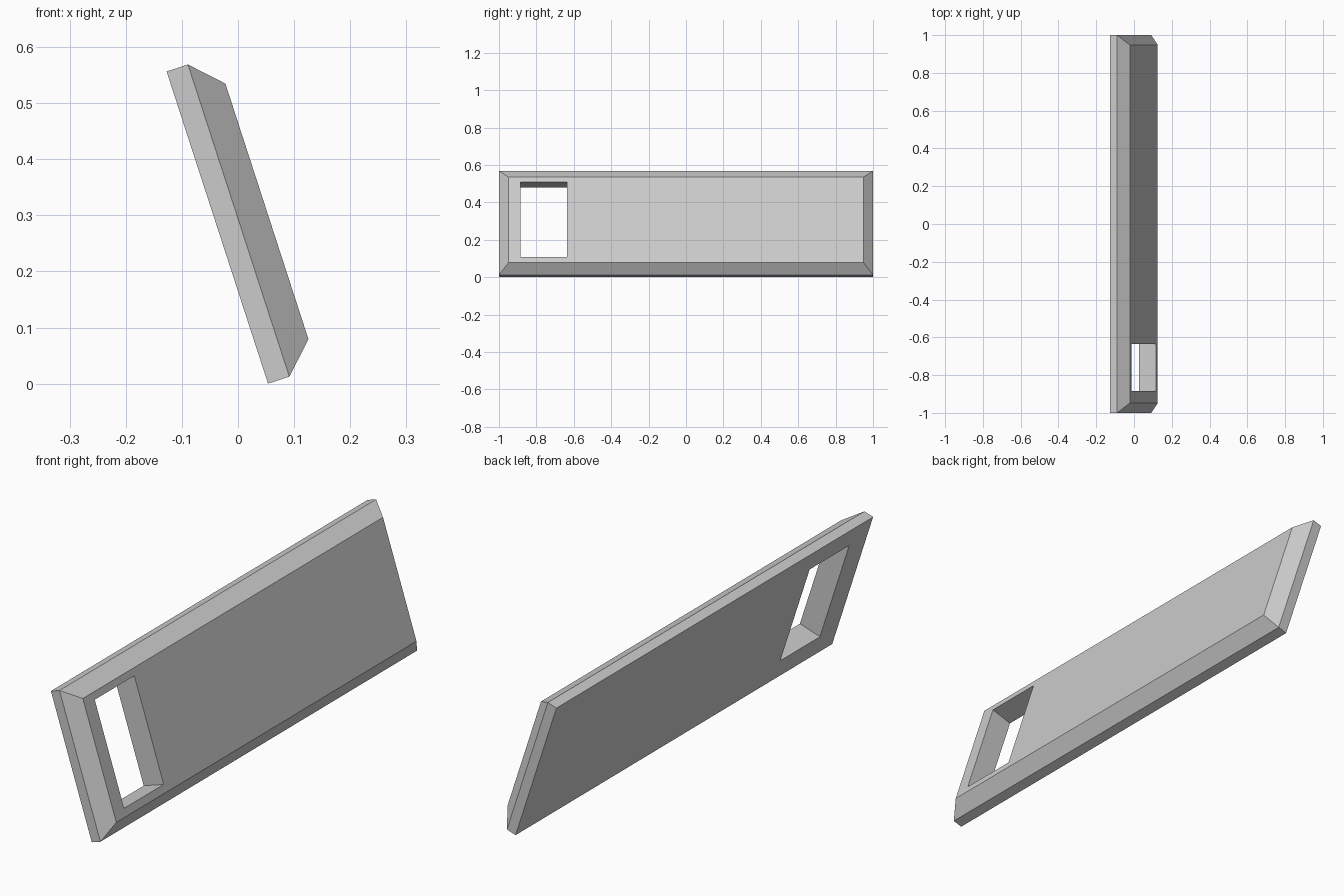
import bpy, bmesh, math

if "Cube" in bpy.data.objects:
    bpy.data.objects.remove(bpy.data.objects["Cube"])

TILT = math.radians(18)
S, C = math.sin(TILT), math.cos(TILT)


def ring(bm, y0, y1, u0, u1, n):
    """Rectangle in the leaning plane: u runs up the panel, n out of its face."""
    corners = [(y0, u0), (y1, u0), (y1, u1), (y0, u1)]
    return [bm.verts.new((0.0535 - S * u + C * n, y, C * u + S * n)) for y, u in corners]


bm = bmesh.new()
rings = [
    ring(bm, -1, 1, 0, 0.585, 0),                    # back rim
    ring(bm, -1, 1, 0, 0.585, 0.04),                 # start of bevel
    ring(bm, -0.948, 0.948, 0.053, 0.532, 0.093),    # front face border
    ring(bm, -0.885, -0.635, 0.084, 0.504, 0.093),   # window, front
    ring(bm, -0.885, -0.635, 0.084, 0.504, 0),       # window, back
]
# Join each ring to the next, closing the last back to the first
for a, b in zip(rings, rings[1:] + rings[:1]):
    for i in range(4):
        j = (i + 1) % 4
        bm.faces.new((a[i], a[j], b[j], b[i]))
bmesh.ops.recalc_face_normals(bm, faces=bm.faces)

mesh = bpy.data.meshes.new("leaning_panel")
bm.to_mesh(mesh)
bm.free()
panel = bpy.data.objects.new("leaning_panel", mesh)
bpy.context.collection.objects.link(panel)
